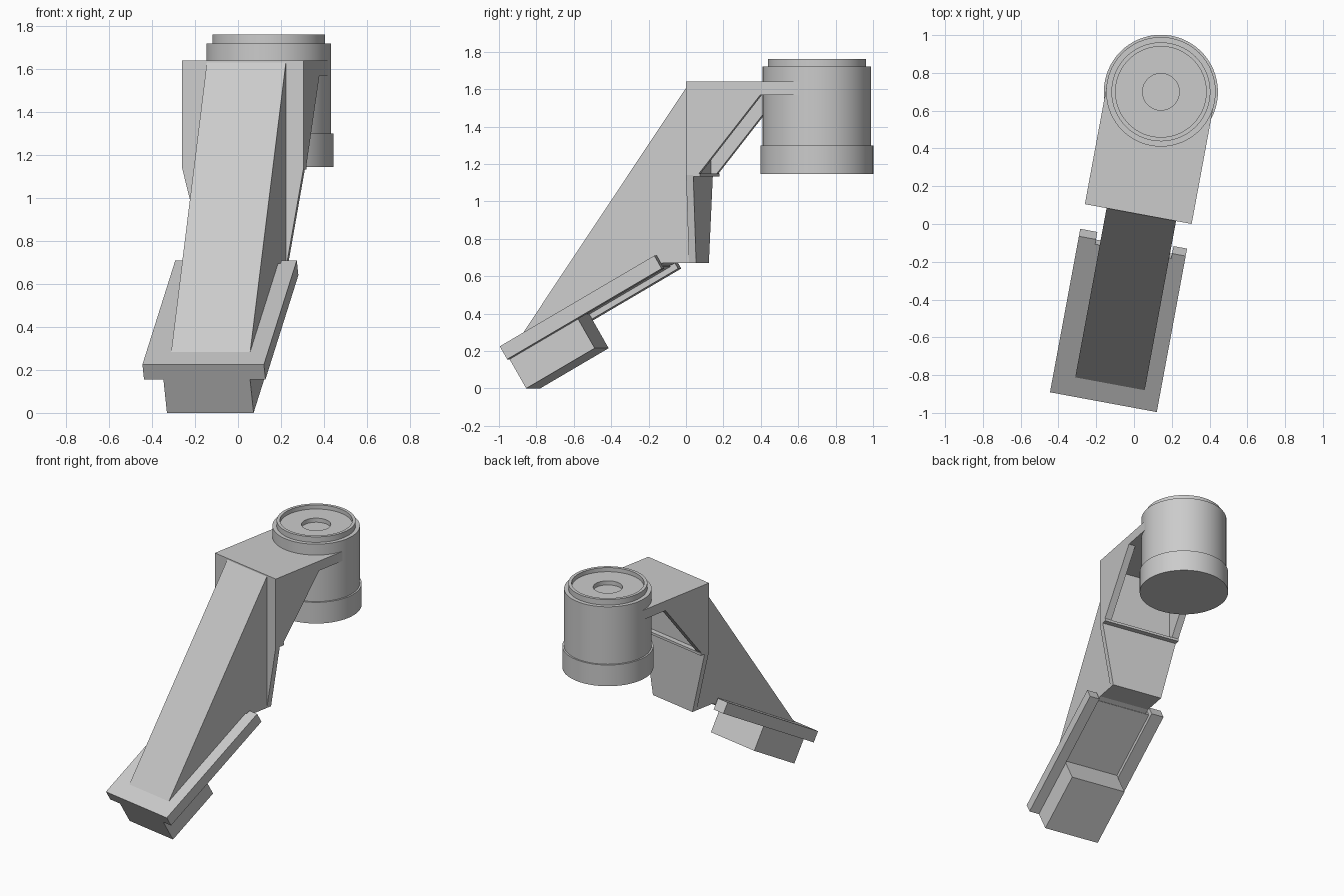
import bpy, bmesh, math
from mathutils import Vector

cube = bpy.data.objects.get("Cube")
if cube:
    bpy.data.objects.remove(cube, do_unlink=True)

TURN = math.radians(-10.5)      # whole assembly is turned about the vertical
LEFT, RIGHT = -0.275, 0.30      # bracket and flange width
ARM_L, ARM_R = -0.158, 0.216    # arm width
GAP_L, GAP_R = -0.183, 0.227    # channel between the rails

grey = bpy.data.materials.new("plain grey")
grey.use_nodes = True
colour = (0.6, 0.6, 0.6, 1)
grey.diffuse_color = colour
grey.node_tree.nodes["Principled BSDF"].inputs["Base Color"].default_value = colour


def finish(name, bm):
    bmesh.ops.recalc_face_normals(bm, faces=bm.faces)
    mesh = bpy.data.meshes.new(name)
    bm.to_mesh(mesh)
    bm.free()
    mesh.materials.append(grey)
    obj = bpy.data.objects.new(name, mesh)
    obj.rotation_euler.z = TURN
    bpy.context.collection.objects.link(obj)
    return obj


def prism(name, profile, start, end, sideways=True):
    """Extrude a profile across the width (sideways) or front to back."""
    bm = bmesh.new()
    place = (lambda a, z: (start, a, z)) if sideways else (lambda a, z: (a, start, z))
    face = bm.faces.new([bm.verts.new(place(a, z)) for a, z in profile])
    new = bmesh.ops.extrude_face_region(bm, geom=[face])["geom"]
    step = Vector((end - start, 0, 0) if sideways else (0, end - start, 0))
    bmesh.ops.translate(bm, vec=step, verts=[v for v in new if isinstance(v, bmesh.types.BMVert)])
    return finish(name, bm)


def rect(a0, a1, z0, z1):
    return [(a0, z0), (a1, z0), (a1, z1), (a0, z1)]


def slope(s, depth):
    """Point on the inclined foot: distance up the slope, depth below its top."""
    c, n = math.cos(math.radians(30)), 0.5
    return (-0.957 + s * c + depth * n, 0.225 + s * n - depth * c)


def slope_box(name, s0, s1, d0, d1, left, right):
    return prism(name, [slope(s, d) for s, d in rect(s0, s1, d0, d1)], left, right)


# Inclined foot: two rails, a recessed web and the block below
slope_box("left_rail", 0, 0.97, 0, 0.08, GAP_R, RIGHT)
slope_box("right_rail", 0, 0.97, 0, 0.08, LEFT, GAP_L)
slope_box("foot_web", 0, 0.94, 0, 0.05, GAP_L, GAP_R)
slope_box("foot_block", 0, 0.43, 0.05, 0.26, GAP_L, GAP_R)
slope_box("foot_front_lip", 0, 0.43, 0.05, 0.08, GAP_L, GAP_R)

# Wedge-shaped arm
prism("arm", [slope(0.118, 0), (0.056, 1.63), (0.056, 0.67), (-0.086, 0.67),
              slope(0.93, 0.045), slope(0.15, 0.045)], ARM_L, ARM_R)

# Tapered column behind the arm
prism("column", [(LEFT, 1.64), (RIGHT, 1.64), (RIGHT, 1.14), (ARM_R, 0.67),
                 (ARM_L, 0.67), (LEFT, 1.14)], 0.056, 0.095, sideways=False)

# Bracket: top plate, shelf and two gussets
prism("bracket_top", rect(0.095, 0.70, 1.57, 1.64), LEFT, RIGHT)
prism("bracket_shelf", rect(0.095, 0.132, 1.132, 1.15), LEFT, RIGHT)
gusset = [(0.095, 1.57), (0.46, 1.57), (0.127, 1.15), (0.095, 1.15)]
prism("right_gusset", gusset, LEFT, LEFT + 0.05)
prism("left_gusset", gusset, RIGHT - 0.05, RIGHT)

# Round housing, turned from a profile of radius and height
bm = bmesh.new()
outline = [(0, 1.145), (0.302, 1.145), (0.302, 1.30), (0.29, 1.30), (0.29, 1.72),
           (0.262, 1.72), (0.262, 1.76), (0.24, 1.76), (0.24, 1.73),
           (0.097, 1.73), (0.097, 1.70), (0, 1.70)]
centre = Vector((0.0125, 0.714, 0))
verts = [bm.verts.new(centre + Vector((r, 0, z))) for r, z in outline]
edges = [bm.edges.new(pair) for pair in zip(verts, verts[1:])]
bmesh.ops.spin(bm, geom=verts + edges, cent=centre, axis=(0, 0, 1),
               angle=math.tau, steps=64, use_merge=False)
bmesh.ops.remove_doubles(bm, verts=bm.verts, dist=0.0001)
housing = finish("round_housing", bm)
bpy.ops.object.select_all(action="DESELECT")
housing.select_set(True)
bpy.context.view_layer.objects.active = housing
bpy.ops.object.shade_smooth_by_angle(angle=math.radians(30))
